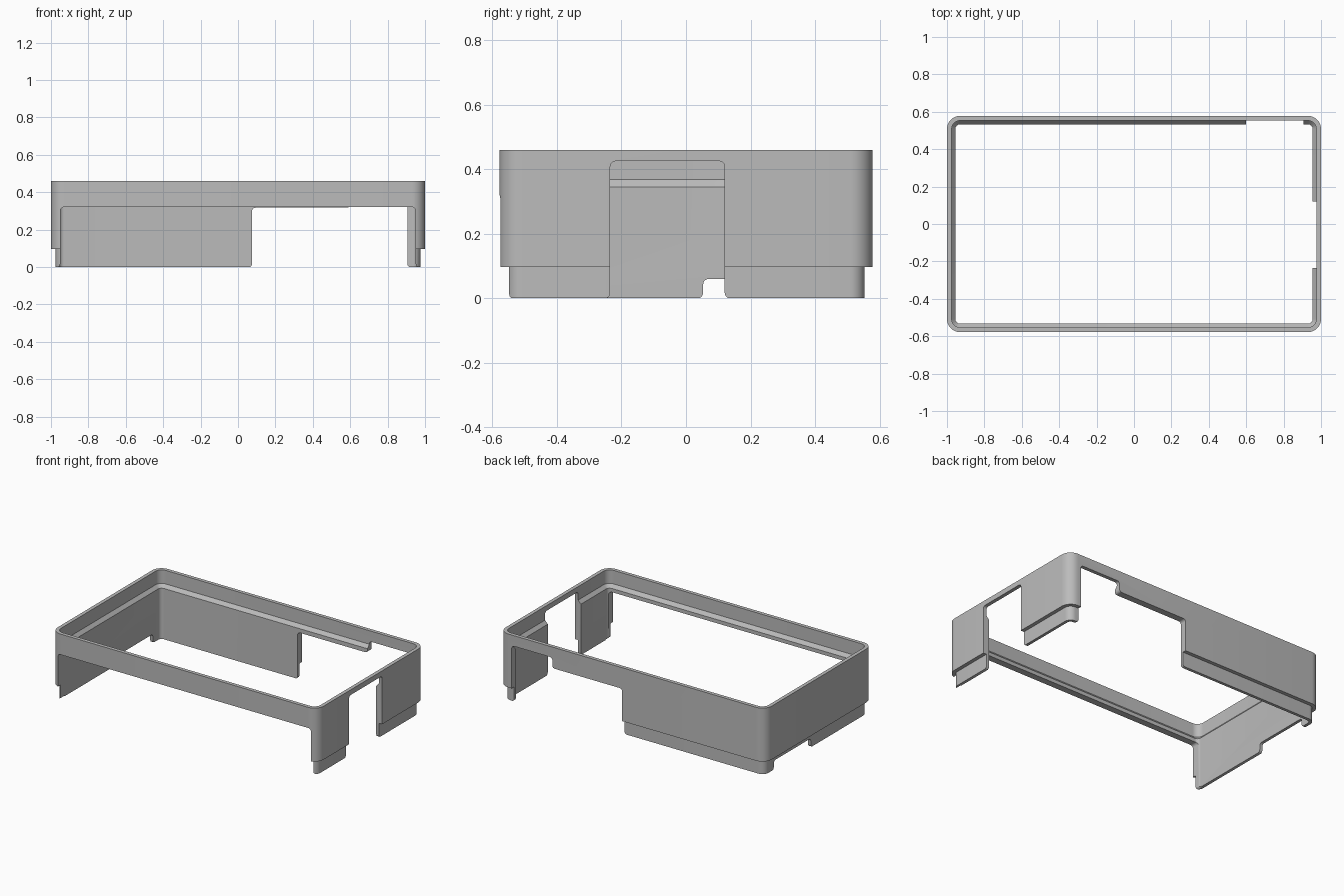
import bpy, bmesh
from math import pi, sin, cos
from mathutils import Vector, Matrix

if "Cube" in bpy.data.objects:
    bpy.data.objects.remove(bpy.data.objects["Cube"])

HALF_X, HALF_Y, CORNER = 1.0, 0.578, 0.07
FLOOR = -0.001

grey = bpy.data.materials.new("plain grey")
grey.use_nodes = True
colour = (0.5, 0.5, 0.5, 1)
grey.diffuse_color = colour
grey.node_tree.nodes["Principled BSDF"].inputs["Base Color"].default_value = colour


def make_object(name, bm):
    bmesh.ops.recalc_face_normals(bm, faces=bm.faces)
    mesh = bpy.data.meshes.new(name)
    bm.to_mesh(mesh)
    bm.free()
    mesh.materials.append(grey)
    obj = bpy.data.objects.new(name, mesh)
    bpy.context.collection.objects.link(obj)
    return obj


def rounded_ring(bm, inset, z, steps=8):
    """Rounded rectangle, moved inwards by inset."""
    r = CORNER - inset
    cx, cy = HALF_X - CORNER, HALF_Y - CORNER
    ring = []
    for q, (sx, sy) in enumerate([(1, 1), (-1, 1), (-1, -1), (1, -1)]):
        for i in range(steps + 1):
            a = (q + i / steps) * pi / 2
            ring.append(bm.verts.new((sx * cx + r * cos(a), sy * cy + r * sin(a), z)))
    return ring


def fillet(points, steps=5):
    """Round the polygon corners that carry a radius."""
    out = []
    for i, (u, z, r) in enumerate(points):
        p = Vector((u, z))
        if not r:
            out.append(p)
            continue
        before = (Vector(points[i - 1][:2]) - p).normalized() * r
        after = (Vector(points[(i + 1) % len(points)][:2]) - p).normalized() * r
        centre = p + before + after
        for k in range(steps + 1):
            a = k / steps * pi / 2
            out.append(centre - after * cos(a) - before * sin(a))
    return out


def cut(body, outline, wall, rad=0.018):
    """Cut an opening through one wall; the outline runs from floor to floor."""
    a, b = outline[0][0], outline[-1][0]
    pts = [(a - 0.1, -0.1, 0), (a - 0.1, FLOOR, 0)]
    pts += [(u, z, rad) for u, z in outline]
    pts += [(b + 0.1, FLOOR, 0), (b + 0.1, -0.1, 0)]
    at = {"front": -HALF_Y, "back": HALF_Y, "left": HALF_X, "right": -HALF_X}[wall]
    sideways = wall in ("left", "right")
    bm = bmesh.new()
    rings = []
    for d in (at - 0.08, at + 0.08):
        rings.append([bm.verts.new((d, p.x, p.y) if sideways else (p.x, d, p.y))
                      for p in fillet(pts)])
    n = len(rings[0])
    for ring in rings:
        bm.faces.new(ring)
    for i in range(n):
        j = (i + 1) % n
        bm.faces.new((rings[0][i], rings[0][j], rings[1][j], rings[1][i]))
    cutter = make_object(wall + "_cutter", bm)
    cutter.hide_render = True
    mod = body.modifiers.new("opening", "BOOLEAN")
    mod.operation, mod.solver, mod.object = "DIFFERENCE", "EXACT", cutter
    bpy.ops.object.modifier_apply(modifier=mod.name)
    bpy.data.objects.remove(cutter)


# Frame: wall section with a stepped lower lip outside and a sloped ledge inside
section = [(0, 0.46), (0, 0.097), (0.025, 0.097), (0.025, 0),
           (0.045, 0), (0.045, 0.345), (0.025, 0.368), (0.025, 0.46)]
bm = bmesh.new()
rings = [rounded_ring(bm, inset, z) for inset, z in section]
count = len(rings[0])
for k, ring in enumerate(rings):
    other = rings[(k + 1) % len(rings)]
    for i in range(count):
        j = (i + 1) % count
        bm.faces.new((ring[i], ring[j], other[j], other[i]))
frame = make_object("frame", bm)
bpy.context.view_layer.objects.active = frame
frame.select_set(True)

# Wide front opening
cut(frame, [(-0.95, FLOOR), (-0.95, 0.32), (0.95, 0.32), (0.95, FLOOR)], "front")
# Back opening with a taller bay near one corner
cut(frame, [(0.075, FLOOR), (0.075, 0.317), (0.6, 0.317), (0.6, 0.388),
            (0.905, 0.388), (0.905, FLOOR)], "back")
# Tall doorway in the left wall
cut(frame, [(-0.235, FLOOR), (-0.235, 0.425), (0.12, 0.425), (0.12, FLOOR)], "left")
# Shallow notch under the right wall
cut(frame, [(0.053, FLOOR), (0.053, 0.06), (0.45, 0.06), (0.45, FLOOR)], "right")

bpy.ops.object.shade_smooth_by_angle(angle=pi / 6)
